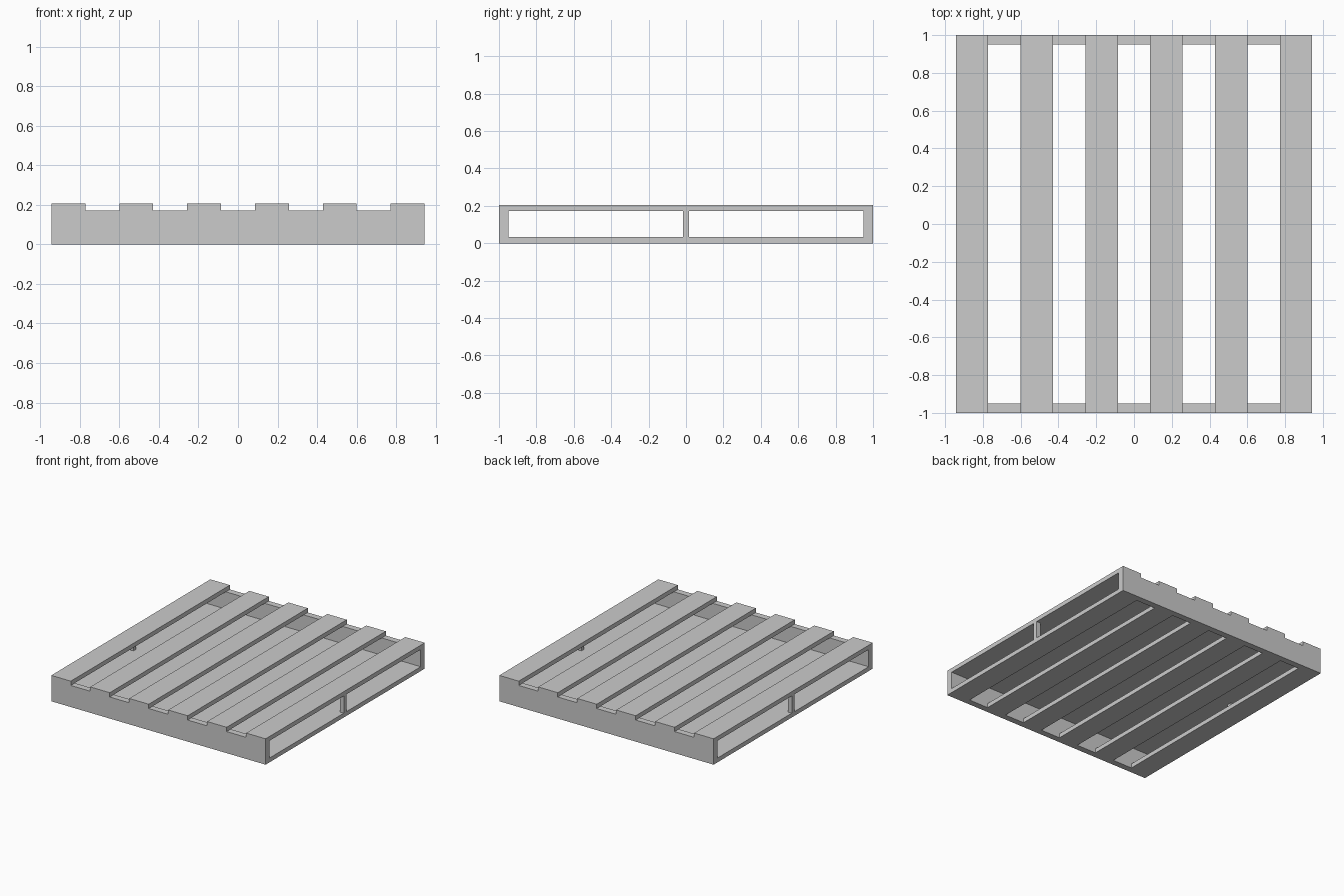
import bpy
import bmesh

if "Cube" in bpy.data.objects:
    bpy.data.objects.remove(bpy.data.objects["Cube"])

# One flat colour for the whole pallet
grey = bpy.data.materials.new("light grey")
grey.diffuse_color = (0.6, 0.6, 0.6, 1)
grey.use_nodes = True
grey.node_tree.nodes["Principled BSDF"].inputs["Base Color"].default_value = grey.diffuse_color

U = 0.1715          # slat width, also the gap width
T = 0.0343          # slat thickness
H = 6 * T           # total height
HALF_X = 5.5 * U    # half width of the pallet
END = 0.05          # end board thickness


def box(name, lo, hi):
    """Axis-aligned box between two corners."""
    bm = bmesh.new()
    bmesh.ops.create_cube(bm, size=1)
    for v in bm.verts:
        v.co = [(a + b) / 2 + c * (b - a) for a, b, c in zip(lo, hi, v.co)]
    mesh = bpy.data.meshes.new(name)
    bm.to_mesh(mesh)
    bm.free()
    mesh.materials.append(grey)
    ob = bpy.data.objects.new(name, mesh)
    bpy.context.collection.objects.link(ob)
    return ob


# Solid end boards, front and back
box("front_board", (-HALF_X, -1, 0), (HALF_X, -1 + END, H - T))
box("back_board", (-HALF_X, 1 - END, 0), (HALF_X, 1, H - T))

# Six top slats lying on the boards, six bottom slats between them
for i in range(6):
    x0 = -HALF_X + 2 * U * i
    box(f"top_slat_{i + 1}", (x0, -1, H - T), (x0 + U, 1, H))
    box(f"bottom_slat_{i + 1}", (x0, -1 + END, 0), (x0 + U, 1 - END, T))

# Small square posts at the middle of the two open sides
for side, x0 in (("left", -HALF_X), ("right", HALF_X - T)):
    box(f"{side}_post", (x0, -T / 2, T), (x0 + T, T / 2, H - T))
